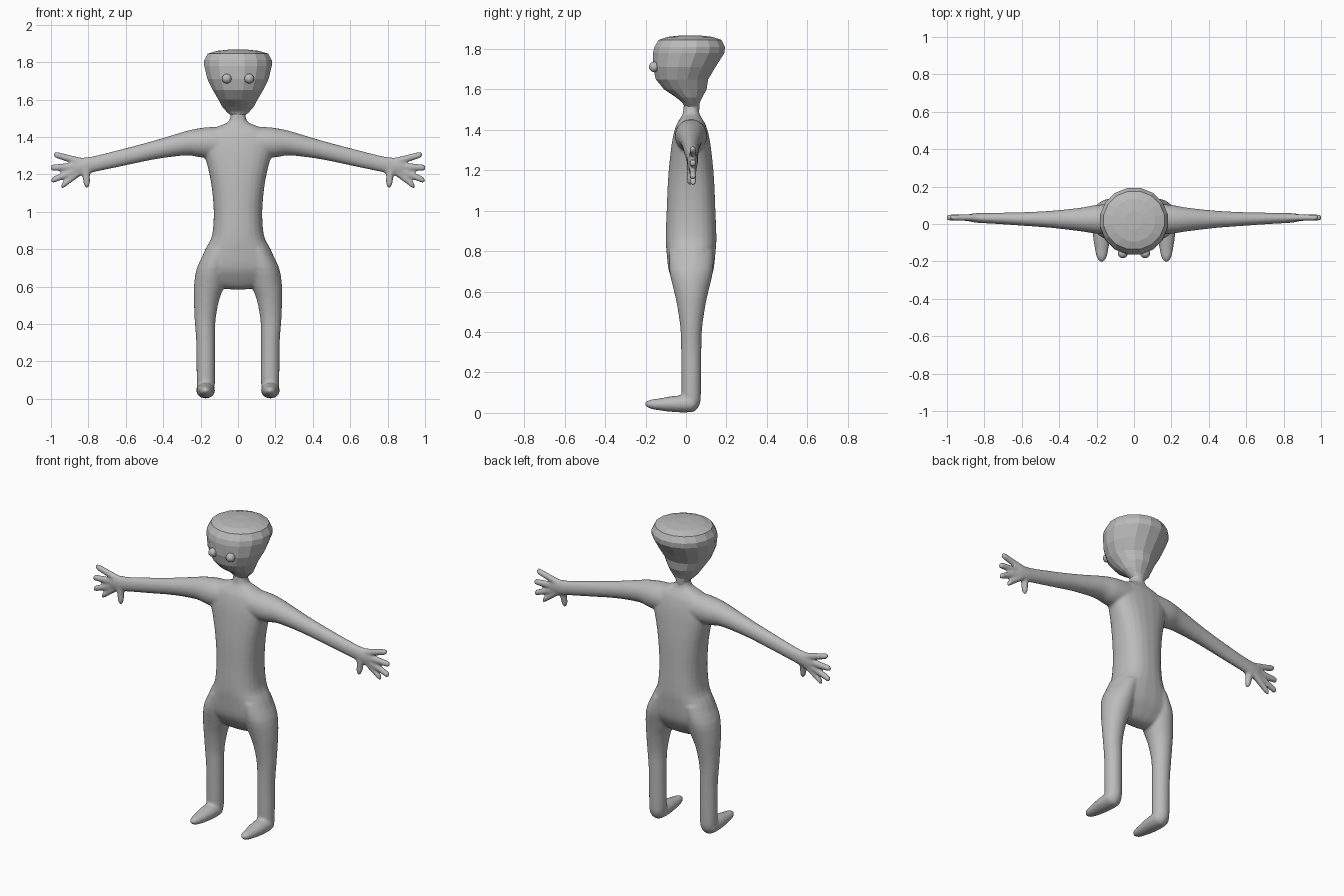
import bpy, bmesh, math
from mathutils import Vector

grey = bpy.data.materials.new("plain grey")
grey.diffuse_color = (0.5, 0.5, 0.5, 1)

# which axes the two half-widths of a ring lie along, per loft direction
PLANE = {'z': (Vector((1, 0, 0)), Vector((0, 1, 0))),
         'x': (Vector((0, 1, 0)), Vector((0, 0, 1))),
         'y': (Vector((1, 0, 0)), Vector((0, 0, 1)))}


def resample(rings, steps):
    """Catmull-Rom interpolation between rings."""
    out = []
    n = len(rings)
    for i in range(n - 1):
        p = [rings[max(0, min(n - 1, i + k))] for k in (-1, 0, 1, 2)]
        for s in range(steps):
            t = s / steps
            out.append([0.5 * (2 * b + (c - a) * t + (2*a - 5*b + 4*c - d) * t * t
                               + (3*b - a - 3*c + d) * t ** 3)
                        for a, b, c, d in zip(*p)])
    return out + [list(rings[-1])]


def loft(bm, rings, axis, side=1, sides=24, power=2.0, steps=3):
    """Closed tube through rings of (x, y, z, half-width, half-depth)."""
    u, v = PLANE[axis]
    loops = []
    for x, y, z, a, b in resample(rings, steps):
        loop = []
        for k in range(sides):
            t = 2 * math.pi * (k + 0.5) / sides
            c, s = math.cos(t), math.sin(t)
            p = (Vector((x, y, z))
                 + u * max(a, 0.002) * math.copysign(abs(c) ** (2 / power), c)
                 + v * max(b, 0.002) * math.copysign(abs(s) ** (2 / power), s))
            loop.append(bm.verts.new((p.x * side, p.y, p.z)))
        loops.append(loop)
    faces = [bm.faces.new(loops[0]), bm.faces.new(loops[-1])]
    for l0, l1 in zip(loops, loops[1:]):
        for k in range(sides):
            j = (k + 1) % sides
            faces.append(bm.faces.new((l0[k], l0[j], l1[j], l1[k])))
    bmesh.ops.recalc_face_normals(bm, faces=faces)


def finish(bm, name):
    me = bpy.data.meshes.new(name)
    bm.to_mesh(me)
    bm.free()
    me.materials.append(grey)
    ob = bpy.data.objects.new(name, me)
    bpy.context.collection.objects.link(ob)
    return ob


# ---- body: torso, limbs and hands fused into one skin
bm = bmesh.new()
torso = [(.585, .04, .02), (.60, .12, .05), (.64, .19, .08), (.70, .213, .11),
         (.80, .175, .122), (.87, .14, .126), (1.0, .13, .121), (1.145, .143, .115),
         (1.25, .165, .106), (1.35, .19, .093), (1.42, .17, .075), (1.455, .11, .055),
         (1.475, .06, .043), (1.50, .042, .038), (1.54, .04, .035)]
loft(bm, [(0, .025, z, a, b) for z, a, b in torso], 'z', power=2.4)

leg = [(.80, .10, .07, .11), (.70, .135, .085, .108), (.60, .155, .081, .085),
       (.53, .168, .068, .07), (.42, .176, .056, .054), (.30, .173, .05, .05),
       (.10, .172, .049, .048), (.05, .172, .045, .044), (.02, .172, .03, .03),
       (.004, .172, .01, .01)]
foot = [(.065, .06, .02, .02), (.04, .05, .046, .042), (0, .045, .05, .043),
        (-.06, .044, .047, .04), (-.13, .042, .037, .03), (-.18, .043, .026, .021),
        (-.203, .045, .008, .008)]
arm = [(.05, .025, 1.37, .08, .085), (.15, .025, 1.37, .08, .083),
       (.21, .025, 1.369, .076, .077), (.28, .024, 1.366, .064, .065),
       (.44, .025, 1.332, .046, .051), (.60, .027, 1.294, .036, .046),
       (.76, .031, 1.257, .029, .043), (.82, .032, 1.245, .027, .046),
       (.87, .033, 1.238, .022, .044), (.90, .033, 1.235, .01, .02)]
# finger base and tip as (x, z)
fingers = [((.84, 1.268), (.985, 1.307)), ((.86, 1.243), (1.003, 1.235)),
           ((.86, 1.222), (1.0, 1.166)), ((.84, 1.215), (.945, 1.135))]

for side in (-1, 1):
    loft(bm, [(x, .026, z, a, b) for z, x, a, b in leg], 'z', side)
    loft(bm, [(.173, y, z, a, b) for y, z, a, b in foot], 'y', side)
    loft(bm, arm, 'x', side)
    for (x0, z0), (x1, z1) in fingers:
        path = [(0, .02), (.5, .0175), (.88, .0165), (.97, .012), (1, .005)]
        loft(bm, [(x0 + (x1 - x0) * t, .034, z0 + (z1 - z0) * t, r, r * 1.1)
                  for t, r in path], 'x', side, 12)
    # thumb pointing down
    loft(bm, [(.815, .026, 1.24, .028, .022), (.812, .024, 1.19, .021, .019),
              (.808, .02, 1.145, .016, .016), (.807, .02, 1.127, .005, .005)],
         'z', side, 12)

body = finish(bm, "body")
fuse = body.modifiers.new("fuse", 'REMESH')
fuse.mode = 'VOXEL'
fuse.voxel_size = 0.008
fuse.use_smooth_shade = True
relax = body.modifiers.new("relax", 'SMOOTH')
relax.factor = 0.5
relax.iterations = 5

# ---- head: faceted, narrow chin and wide flat crown
bm = bmesh.new()
head = [(1.49, .036, .03, .035), (1.515, .041, .03, .038), (1.535, .062, .025, .044),
        (1.56, .085, .016, .065), (1.60, .107, -.003, .107), (1.65, .137, -.02, .132),
        (1.71, .167, -.009, .157), (1.78, .184, .013, .18), (1.81, .184, .018, .178),
        (1.845, .165, .02, .158), (1.86, .115, .02, .115), (1.867, .05, .02, .05)]
loft(bm, [(0, y, z, a, b) for z, a, y, b in head], 'z', sides=16, steps=1)
finish(bm, "head")

# ---- eyes
for side, label in ((-1, "right"), (1, "left")):
    bm = bmesh.new()
    bmesh.ops.create_uvsphere(bm, u_segments=16, v_segments=10, radius=.026)
    for f in bm.faces:
        f.smooth = True
    eye = finish(bm, label + "_eye")
    eye.location = (.06 * side, -.157, 1.712)
